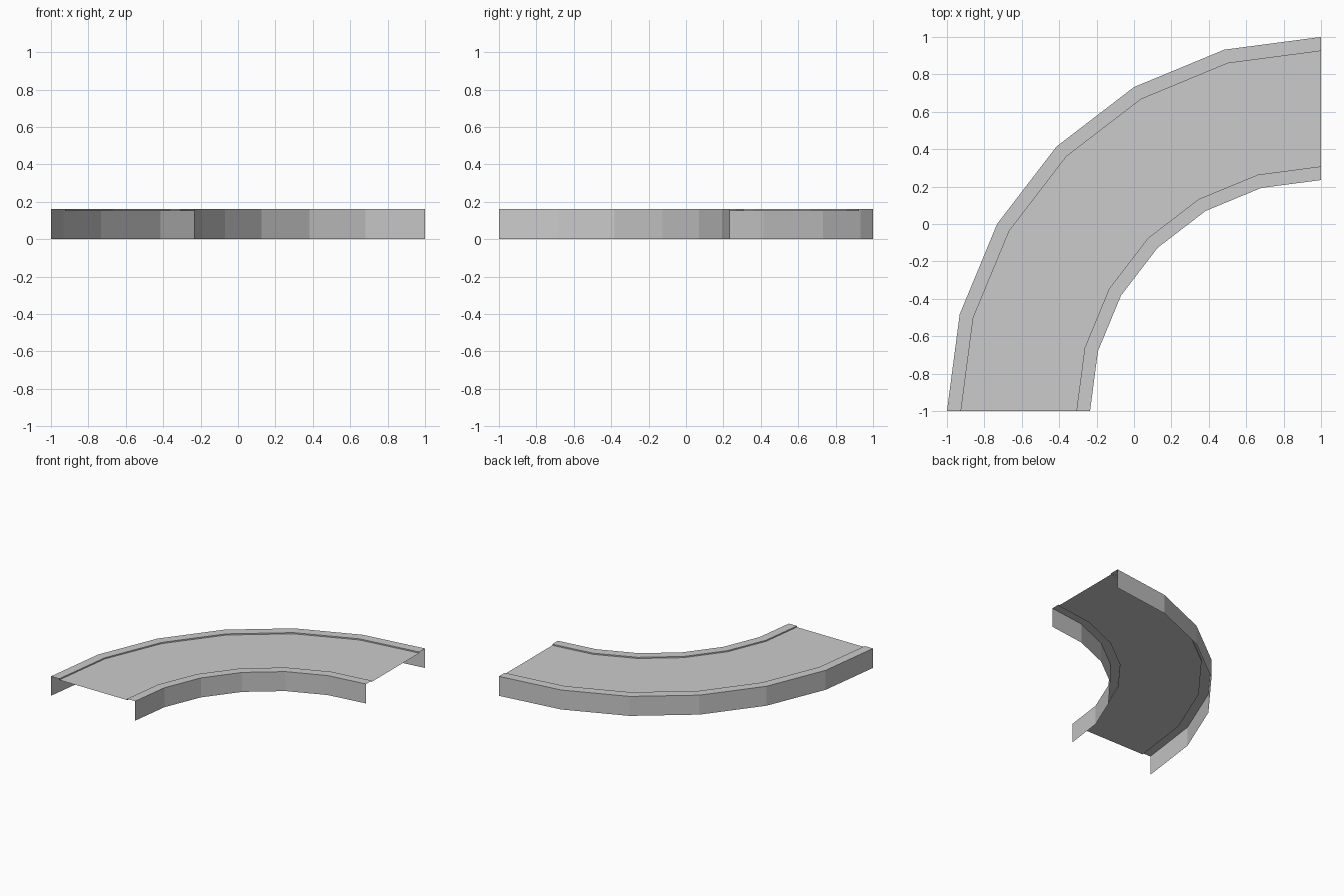
import bpy, bmesh, math
from mathutils import Matrix, Vector

if "Cube" in bpy.data.objects:
    bpy.data.objects.remove(bpy.data.objects["Cube"])

# Open cross-section (radius, height): outer wall, kerb, sunken road, kerb, inner wall
TOP, ROAD = 0.16, 0.15
CENTRE = Vector((1, -1, 0))
SEGMENTS = 6


def sweep(name, profile):
    """Sweep an open profile a quarter turn around the bend centre."""
    bm = bmesh.new()
    verts = [bm.verts.new(CENTRE + Vector((-r, 0, z))) for r, z in profile]
    edges = [bm.edges.new(pair) for pair in zip(verts, verts[1:])]
    bmesh.ops.spin(bm, geom=verts + edges, cent=CENTRE, axis=(0, 0, 1),
                   angle=-math.pi / 2, steps=SEGMENTS)
    bmesh.ops.recalc_face_normals(bm, faces=bm.faces)
    # Make the upper faces point up
    if sum(f.normal.z * f.calc_area() for f in bm.faces) < 0:
        bmesh.ops.reverse_faces(bm, faces=bm.faces)
    mesh = bpy.data.meshes.new(name)
    bm.to_mesh(mesh)
    bm.free()
    obj = bpy.data.objects.new(name, mesh)
    bpy.context.collection.objects.link(obj)
    return obj


# Outer wall and kerb, road surface, inner kerb and wall
sweep("outer_kerb", [(2.0, 0), (2.0, TOP), (1.925, TOP), (1.925, ROAD)])
sweep("road_surface", [(1.925, ROAD), (1.308, ROAD)])
sweep("inner_kerb", [(1.308, ROAD), (1.308, TOP), (1.235, TOP), (1.235, 0)])
